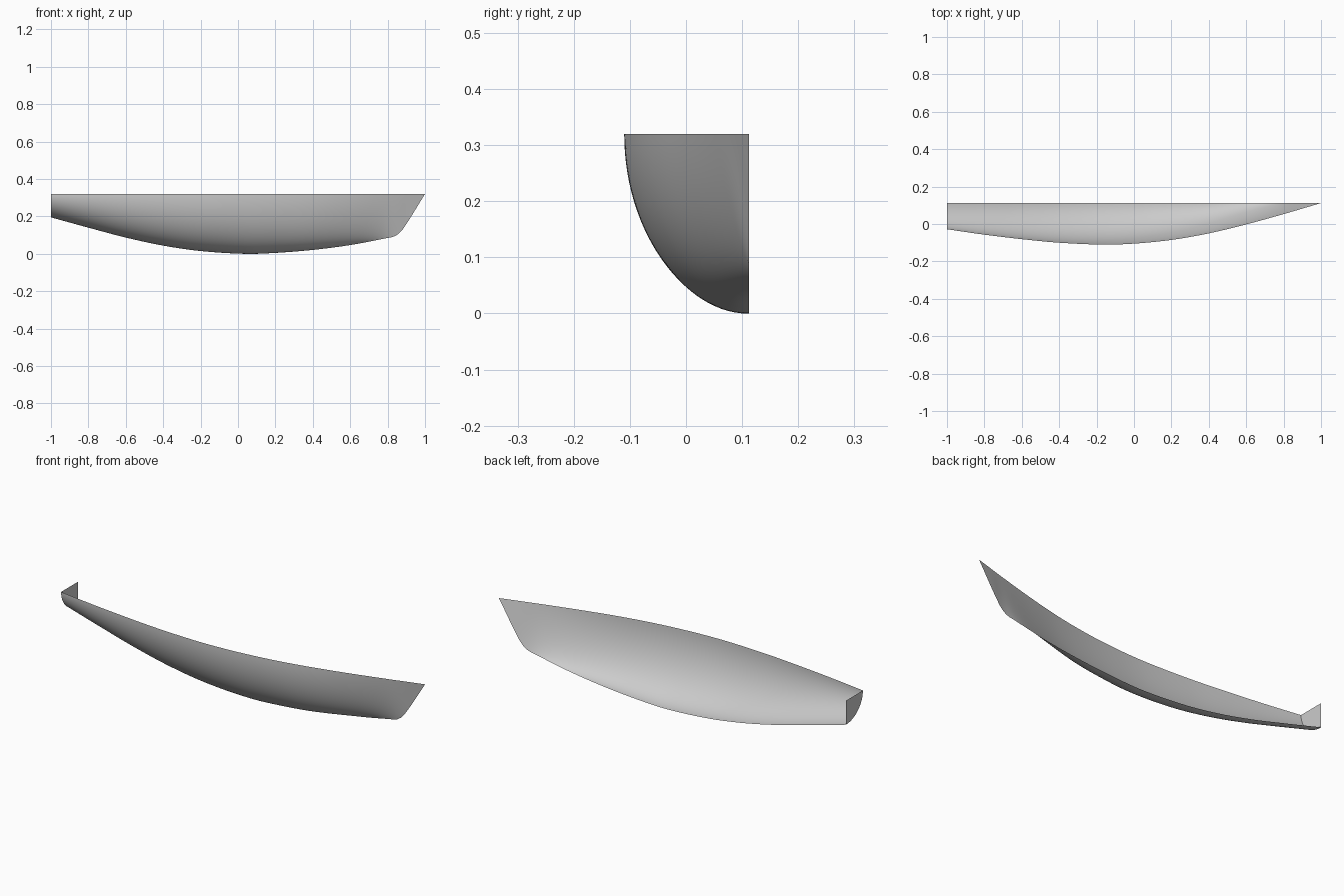
import bpy, bmesh

cube = bpy.data.objects.get("Cube")
if cube:
    bpy.data.objects.remove(cube)

TOP, CENTRE = 0.32, 0.112
STATIONS, RIBS = 100, 28

# Half breadth of the rail and height of the keel along the length
RAIL = [(-1, .14), (-.8, .169), (-.6, .193), (-.4, .212), (-.17, .222), (0, .217),
        (.2, .197), (.4, .162), (.6, .114), (.8, .059), (1, 0)]
KEEL = [(-1, .195), (-.8, .14), (-.6, .087), (-.4, .044), (-.2, .015), (.04, 0),
        (.2, .005), (.4, .021), (.6, .047), (.8, .085), (.84, .095), (.88, .13), (1, TOP)]


def smooth_curve(points, x):
    """Hermite curve through the points, with slopes taken from the neighbours."""
    def slope(k):
        a, b = points[max(k - 1, 0)], points[min(k + 1, len(points) - 1)]
        return (b[1] - a[1]) / (b[0] - a[0])
    i = 0
    while i < len(points) - 2 and x > points[i + 1][0]:
        i += 1
    (x0, y0), (x1, y1) = points[i], points[i + 1]
    h = x1 - x0
    t = (x - x0) / h
    return (y0 * (1 + 2 * t) * (1 - t) ** 2 + slope(i) * h * t * (1 - t) ** 2
            + y1 * t * t * (3 - 2 * t) + slope(i + 1) * h * t * t * (t - 1))


def bezier(a, b, c, d, t):
    s = 1 - t
    return a * s ** 3 + 3 * b * s * s * t + 3 * c * s * t * t + d * t ** 3


def section(x):
    """Rounded amidships, straightening to a sharp wedge at the bow."""
    breadth = smooth_curve(RAIL, x)
    keel = smooth_curve(KEEL, x)
    f = min(max((x - .3) / .6, 0), 1) ** 2
    points = []
    for j in range(RIBS + 1):
        t = j / RIBS
        across = bezier(1, 1 - f / 3, .55 - .22 * f, 0, t)
        height = bezier(1, .45 + .22 * f, f / 3, 0, t)
        points.append((x, CENTRE - breadth * across, keel + (TOP - keel) * height))
    return points


def make_object(name, bm, material):
    mesh = bpy.data.meshes.new(name)
    bm.to_mesh(mesh)
    bm.free()
    mesh.materials.append(material)
    obj = bpy.data.objects.new(name, mesh)
    bpy.context.collection.objects.link(obj)
    return obj


grey = bpy.data.materials.new("hull grey")
grey.use_nodes = True
grey.diffuse_color = (.6, .6, .6, 1)
grey.node_tree.nodes["Principled BSDF"].inputs["Base Color"].default_value = (.6, .6, .6, 1)

# Hull skin lofted from stern to bow
bm = bmesh.new()
rows = [[bm.verts.new(p) for p in section(-1 + 2 * i / STATIONS)]
        for i in range(STATIONS + 1)]
for a, b in zip(rows, rows[1:]):
    for j in range(RIBS):
        face = bm.faces.new((a[j], a[j + 1], b[j + 1], b[j]))
        face.smooth = True
bmesh.ops.remove_doubles(bm, verts=bm.verts, dist=1e-5)
make_object("half_hull", bm, grey)

# Flat transom closing the stern
bm = bmesh.new()
outline = [bm.verts.new(p) for p in section(-1)]
outline.append(bm.verts.new((-1, CENTRE, TOP)))
bm.faces.new(outline[::-1])
make_object("transom", bm, grey)
